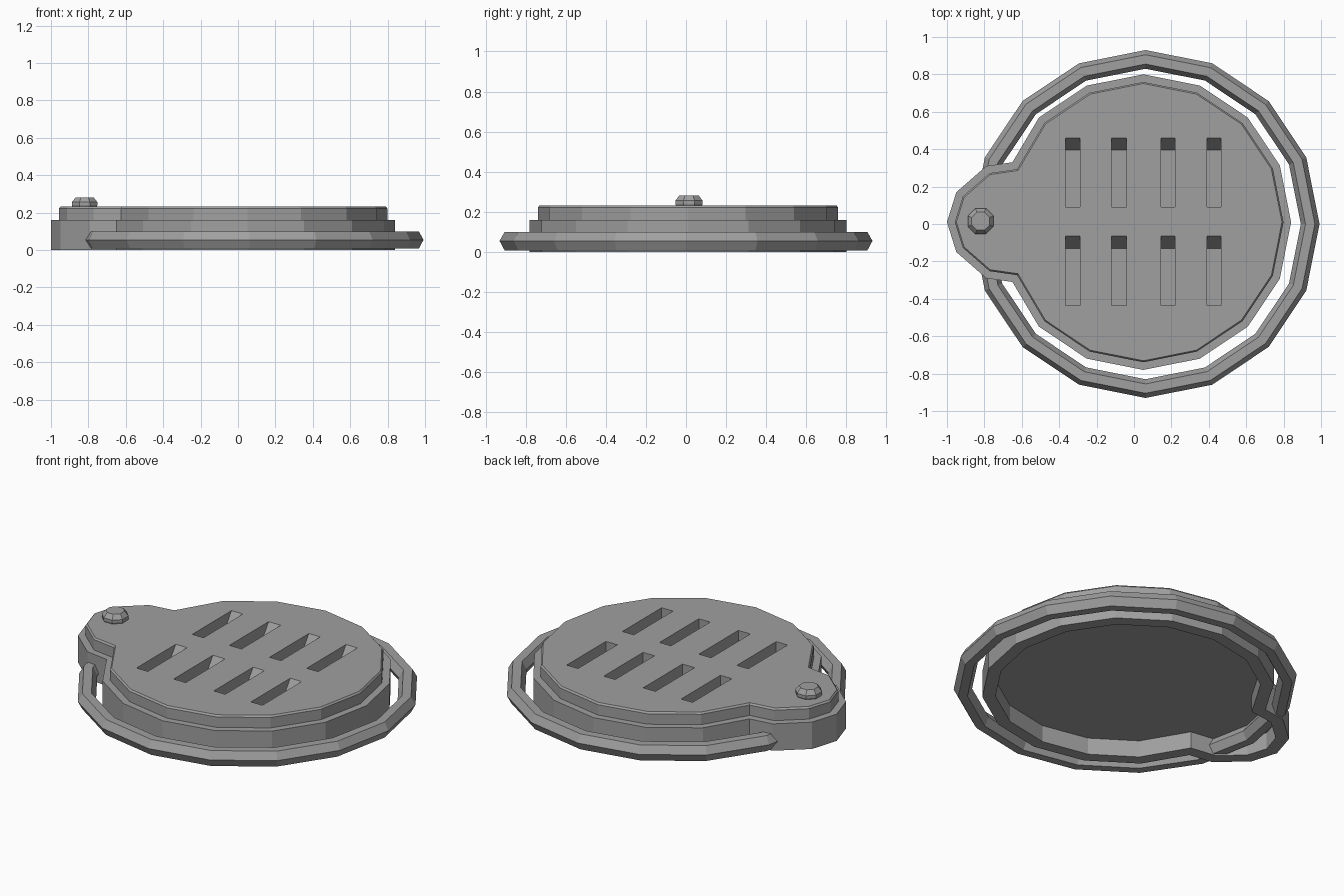
import bpy, bmesh, math
from mathutils import Vector

if "Cube" in bpy.data.objects:
    bpy.data.objects.remove(bpy.data.objects["Cube"])

grey = bpy.data.materials.new("metal_grey")
grey.diffuse_color = (0.35, 0.35, 0.35, 1)
grey.use_nodes = True
grey.node_tree.nodes["Principled BSDF"].inputs["Base Color"].default_value = grey.diffuse_color


def finish(name, bm):
    bmesh.ops.recalc_face_normals(bm, faces=bm.faces)
    me = bpy.data.meshes.new(name)
    bm.to_mesh(me)
    bm.free()
    me.materials.append(grey)
    ob = bpy.data.objects.new(name, me)
    bpy.context.collection.objects.link(ob)
    return ob


def polygon(cx, cy, r, n, start=0.0):
    return [Vector((cx + r * math.cos(start + 2 * math.pi * i / n),
                    cy + r * math.sin(start + 2 * math.pi * i / n))) for i in range(n)]


def inset(pts, d):
    """Mitred inward offset of a counter-clockwise outline."""
    out = []
    for i, p in enumerate(pts):
        a = (p - pts[i - 1]).normalized()
        b = (pts[(i + 1) % len(pts)] - p).normalized()
        na, nb = Vector((-a.y, a.x)), Vector((-b.y, b.x))
        out.append(p + (na + nb) * (d / (1 + na.dot(nb))))
    return out


def loft(name, loops, closed=False):
    """Skin a list of (outline, z) loops; cap the ends or join them up."""
    bm = bmesh.new()
    rows = [[bm.verts.new((p.x, p.y, z)) for p in pts] for pts, z in loops]
    pairs = list(zip(rows, rows[1:])) + ([(rows[-1], rows[0])] if closed else [])
    for lo, hi in pairs:
        n = len(lo)
        for i in range(n):
            j = (i + 1) % n
            bm.faces.new((lo[i], lo[j], hi[j], hi[i]))
    if not closed:
        bm.faces.new(rows[0])
        bm.faces.new(rows[-1])
    return finish(name, bm)


# Outline of lid: 16-sided disc with a hinge tab on the left
CY = 0.01
disc = polygon(0.05, CY, 0.79, 16)
half_tab = [(-0.65, 0.32), (-0.79, 0.30), (-0.95, 0.16)]
tab = [Vector((x, CY + y)) for x, y in half_tab] + [Vector((-1.0, CY))]
tab += [Vector((x, CY - y)) for x, y in reversed(half_tab)]
outline = disc[:7] + tab + disc[10:]

# Hollow stepped lid, skinned from the inner ceiling round to the top face
steps = [(0.07, 0.10), (0.07, 0.0), (0.0, 0.0), (0.0, 0.16),
         (0.04, 0.16), (0.04, 0.222), (0.048, 0.232)]
lid = loft("lid", [(inset(outline, d), z) for d, z in steps])

# Vent slots: boxes with the back end sloped
bm = bmesh.new()
for x0, x1 in ((-0.365, -0.29), (-0.12, -0.04), (0.145, 0.22), (0.39, 0.465)):
    for y0 in (0.09, -0.435):
        prof = [(y0, 0.14), (y0 + 0.305, 0.14), (y0 + 0.37, 0.232),
                (y0 + 0.37, 0.30), (y0, 0.30)]
        a = [bm.verts.new((x0, y, z)) for y, z in prof]
        b = [bm.verts.new((x1, y, z)) for y, z in prof]
        bm.faces.new(a)
        bm.faces.new(b[::-1])
        for i in range(5):
            j = (i + 1) % 5
            bm.faces.new((a[i], b[i], b[j], a[j]))
cutter = finish("slot_cutter", bm)
cutter.hide_render = True
mod = lid.modifiers.new("slots", 'BOOLEAN')
mod.operation = 'DIFFERENCE'
mod.solver = 'EXACT'
mod.object = cutter
bpy.context.view_layer.objects.active = lid
bpy.ops.object.modifier_apply(modifier="slots")
bpy.data.objects.remove(cutter)

# Hexagon-section ring around the lid, running through the tab
section = [(0.93, 0.055), (0.905, 0.10), (0.855, 0.10),
           (0.83, 0.055), (0.855, 0.008), (0.905, 0.008)]
loft("outer_ring", [(polygon(0.062, 0.0, r, 16), z) for r, z in section], closed=True)

# Hinge rivet
rivet = [(0.068, 0.225), (0.074, 0.24), (0.074, 0.256), (0.052, 0.282)]
loft("rivet", [(polygon(-0.82, 0.015, r, 8, math.pi / 8), z) for r, z in rivet])
